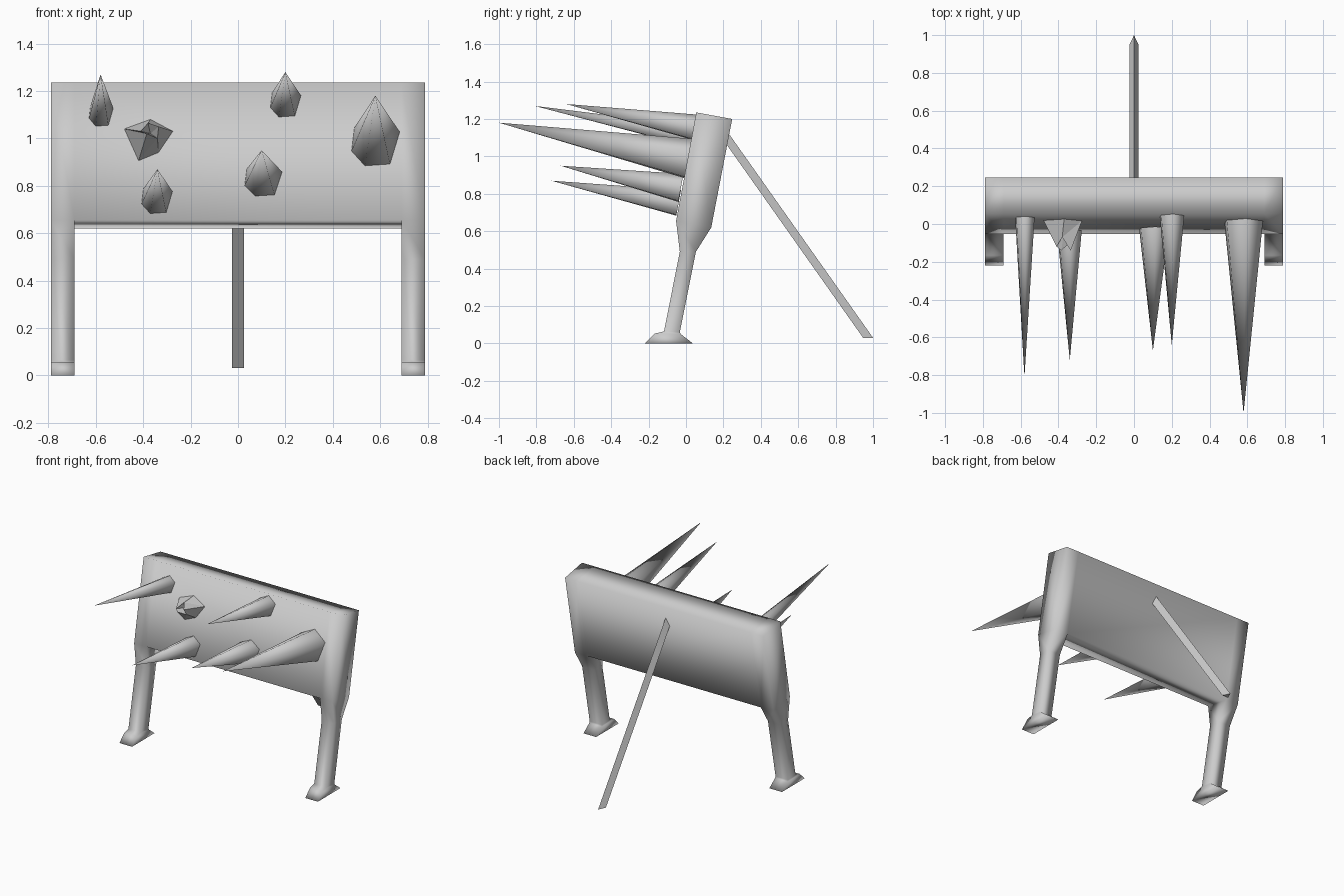
import bpy, bmesh
from math import sin, cos, radians
from mathutils import Vector

if "Cube" in bpy.data.objects:
    bpy.data.objects.remove(bpy.data.objects["Cube"])


def make(name, bm, smooth_angle=None):
    bmesh.ops.recalc_face_normals(bm, faces=bm.faces)
    me = bpy.data.meshes.new(name)
    bm.to_mesh(me)
    bm.free()
    ob = bpy.data.objects.new(name, me)
    bpy.context.collection.objects.link(ob)
    if smooth_angle == "all":
        for p in me.polygons:
            p.use_smooth = True
    elif smooth_angle:
        bpy.ops.object.select_all(action='DESELECT')
        ob.select_set(True)
        bpy.context.view_layer.objects.active = ob
        bpy.ops.object.shade_smooth_by_angle(angle=radians(smooth_angle))
    return ob


# Leaning panel with two legs: (front, back) points per row, as (y, z)
ROWS = [((0.055, 1.235), (0.247, 1.20)),
        ((-0.053, 0.655), (0.135, 0.62)),
        ((-0.033, 0.49), (0.053, 0.49)),
        ((-0.118, 0.064), (-0.033, 0.06)),
        ((-0.166, 0.053), (-0.028, 0.05)),
        ((-0.22, 0.0), (0.037, 0.0))]
XS = [-0.79, -0.69, 0.69, 0.79]


def solid(r, c):
    return 0 <= r < 5 and 0 <= c < 3 and (r == 0 or c != 1)


bm = bmesh.new()
grid = {(r, i, s): bm.verts.new((x, *ROWS[r][s]))
        for r in range(6) for i, x in enumerate(XS) for s in (0, 1)}
for r in range(5):
    for c in range(3):
        if not solid(r, c):
            continue
        for s in (0, 1):
            bm.faces.new([grid[k] for k in ((r, c, s), (r, c + 1, s), (r + 1, c + 1, s), (r + 1, c, s))])
        for dc, i in ((-1, c), (1, c + 1)):
            if not solid(r, c + dc):
                bm.faces.new([grid[k] for k in ((r, i, 0), (r, i, 1), (r + 1, i, 1), (r + 1, i, 0))])
        for dr, q in ((-1, r), (1, r + 1)):
            if not solid(r + dr, c):
                bm.faces.new([grid[k] for k in ((q, c, 0), (q, c + 1, 0), (q, c + 1, 1), (q, c, 1))])
make("panel_with_legs", bm, "all")

# Spikes: six-sided cones standing square to the panel
UP = Vector((0, 0.18, 0.984))
RIGHT = Vector((1, 0, 0))


def spike(name, tip, base, rx, rz):
    bm = bmesh.new()
    ring = [bm.verts.new(Vector(base) + RIGHT * rx * cos(radians(a)) + UP * rz * sin(radians(a)))
            for a in (23, 85, 146, 200, 245, 303)]
    top = bm.verts.new(tip)
    bm.faces.new(ring)
    for i in range(6):
        bm.faces.new((ring[i], ring[(i + 1) % 6], top))
    make(name, bm, 75)


spike("spike_upper_left", (-0.58, -0.81, 1.27), (-0.577, 0.03, 1.105), 0.055, 0.06)
spike("spike_upper_mid", (0.20, -0.64, 1.28), (0.202, 0.045, 1.153), 0.07, 0.072)
spike("spike_big_right", (0.58, -1.0, 1.18), (0.582, 0.015, 0.983), 0.11, 0.113)
spike("spike_lower_mid", (0.10, -0.67, 0.95), (0.108, -0.028, 0.828), 0.085, 0.08)
spike("spike_lower_left", (-0.34, -0.72, 0.87), (-0.341, -0.04, 0.748), 0.07, 0.073)

# Broken spike stump: wide base, jagged open end
BASE = [(-0.48, 1.04), (-0.37, 1.08), (-0.275, 1.03), (-0.335, 0.94), (-0.42, 0.905)]
RIM = [(-0.41, -0.12, 1.03), (-0.38, -0.07, 1.065), (-0.335, -0.14, 1.05),
       (-0.34, -0.10, 1.0), (-0.385, -0.14, 1.02)]
bm = bmesh.new()
lower = [bm.verts.new((x, -0.05 + 0.18 * (z - 0.655), z)) for x, z in BASE]
upper = [bm.verts.new(p) for p in RIM]
core = bm.verts.new((-0.37, -0.04, 1.02))
bm.faces.new(lower)
for i in range(5):
    j = (i + 1) % 5
    bm.faces.new((lower[i], lower[j], upper[i]))
    bm.faces.new((lower[j], upper[j], upper[i]))
    bm.faces.new((upper[i], upper[j], core))
make("broken_spike", bm)

# Rear prop: three-sided strut, sheared from the panel to the ground
bm = bmesh.new()
section = [(-0.025, 0.947), (0.025, 0.947), (0.0, 1.0)]
low = [bm.verts.new((x, y, 0.03)) for x, y in section]
high = [bm.verts.new((x, y - 0.77, 1.12)) for x, y in section]
bm.faces.new(low)
bm.faces.new(high)
for i in range(3):
    j = (i + 1) % 3
    bm.faces.new((low[i], low[j], high[j], high[i]))
make("rear_prop", bm)
